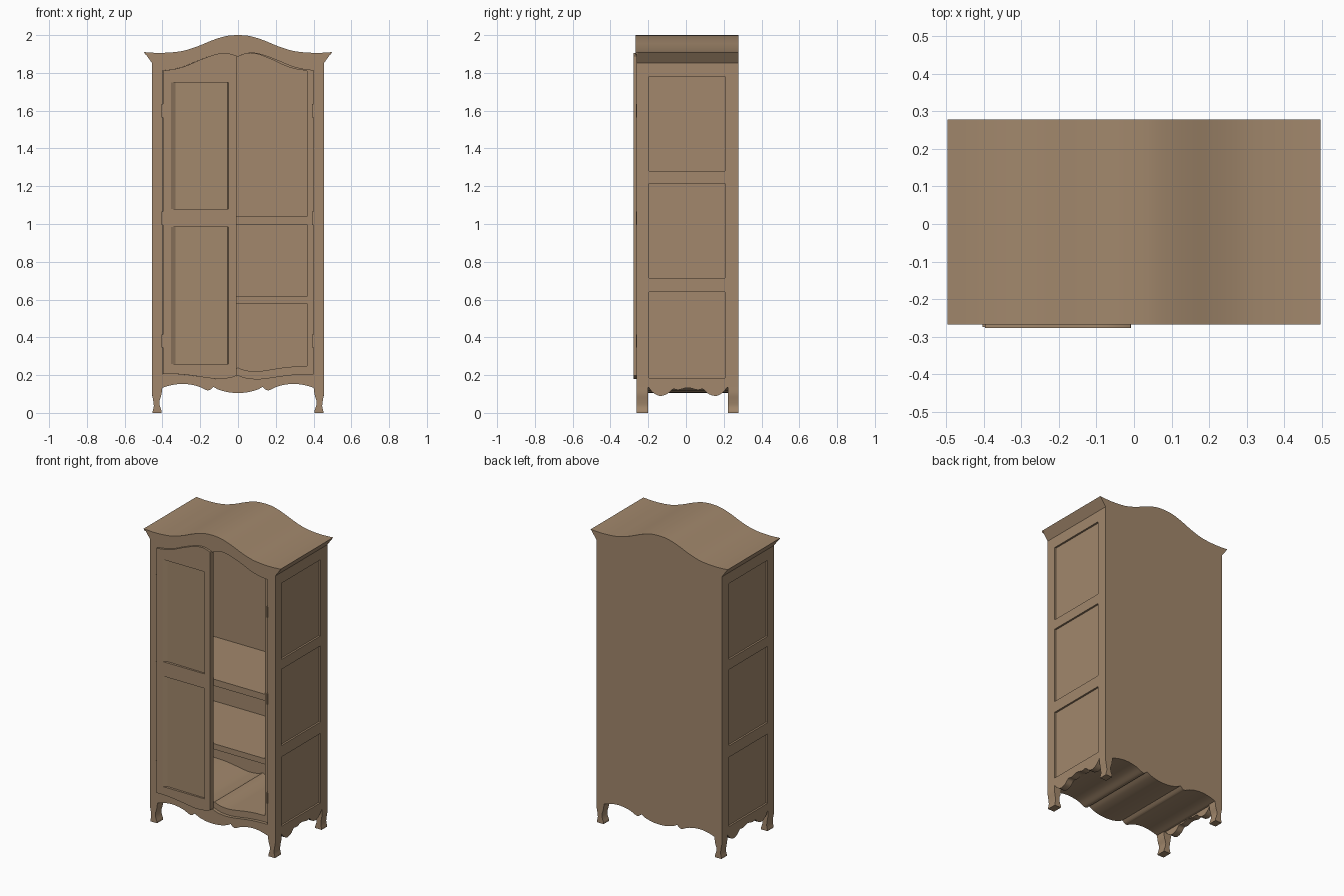
import bpy, bmesh

if "Cube" in bpy.data.objects:
    bpy.data.objects.remove(bpy.data.objects["Cube"])

wood = bpy.data.materials.new("tan wood")
wood.diffuse_color = (0.36, 0.245, 0.15, 1)
wood.use_nodes = True
wood.node_tree.nodes["Principled BSDF"].inputs["Base Color"].default_value = wood.diffuse_color
FRONT, BACK = -0.265, 0.278


def smooth(pts, n=5):
    """Catmull-Rom curve through 2D points."""
    p = [pts[0]] + list(pts) + [pts[-1]]
    out = []
    for i in range(1, len(p) - 2):
        for k in range(n):
            t = k / n
            out.append(tuple(0.5 * (2 * b + (c - a) * t + (2 * a - 5 * b + 4 * c - d) * t * t
                                    + (3 * b - a - 3 * c + d) * t ** 3)
                             for a, b, c, d in zip(p[i - 1], p[i], p[i + 1], p[i + 2])))
    return out + [tuple(pts[-1])]


def mirror(pts):
    """Half curve starting at x = 0 made into a full curve, left to right."""
    return [(-x, z) for x, z in reversed(pts[1:])] + list(pts)


def prism(name, pts, a, b, axis="y"):
    """Closed outline extruded from a to b along an axis."""
    place = {"x": lambda u, v, w: (w, u, v),
             "y": lambda u, v, w: (u, w, v),
             "z": lambda u, v, w: (u, v, w)}[axis]
    bm = bmesh.new()
    lo = [bm.verts.new(place(u, v, a)) for u, v in pts]
    hi = [bm.verts.new(place(u, v, b)) for u, v in pts]
    bm.faces.new(lo)
    bm.faces.new(hi[::-1])
    for i in range(len(pts)):
        j = (i + 1) % len(pts)
        bm.faces.new((lo[i], hi[i], hi[j], lo[j]))
    bmesh.ops.recalc_face_normals(bm, faces=bm.faces)
    me = bpy.data.meshes.new(name)
    bm.to_mesh(me)
    bm.free()
    me.materials.append(wood)
    ob = bpy.data.objects.new(name, me)
    bpy.context.collection.objects.link(ob)
    return ob


def box(name, x, y, z):
    return prism(name, [(x[0], z[0]), (x[1], z[0]), (x[1], z[1]), (x[0], z[1])], *y)


def cut(ob, cutter):
    mod = ob.modifiers.new("cut", "BOOLEAN")
    mod.operation, mod.solver, mod.object = "DIFFERENCE", "EXACT", cutter
    bpy.context.view_layer.objects.active = ob
    bpy.ops.object.modifier_apply(modifier=mod.name)
    bpy.data.objects.remove(cutter)


# Curves of the front, right half from the middle outwards
crown = smooth([(0, 2.0), (0.05, 1.997), (0.1, 1.985), (0.15, 1.967), (0.2, 1.946),
                (0.25, 1.928), (0.3, 1.915), (0.36, 1.908), (0.43, 1.906), (0.497, 1.91)])
apron = (smooth([(0, 0.105), (0.05, 0.109), (0.1, 0.122), (0.13, 0.138)])
         + smooth([(0.145, 0.124), (0.165, 0.12), (0.21, 0.14), (0.26, 0.151),
                   (0.31, 0.153), (0.36, 0.145), (0.4, 0.133)]))
arch = [(0, 1.886), (0.03, 1.898), (0.07, 1.905), (0.12, 1.898), (0.2, 1.87),
        (0.27, 1.84), (0.33, 1.822), (0.4, 1.812)]
sill = [(0, 0.2), (0.04, 0.186), (0.1, 0.18), (0.16, 0.185), (0.24, 0.197),
        (0.32, 0.205), (0.4, 0.207)]
arch_c, sill_c = smooth(arch), smooth(sill)
inner = 0.365 / 0.4

# Carcass with flared cornice and wavy underside
body = prism("carcass", mirror(apron) + [(0.455, 0.135), (0.455, 1.852)]
             + mirror(crown)[::-1] + [(-0.455, 1.852), (-0.455, 0.135)], FRONT + 0.002, BACK)

# Door rebate and hollow interior
cut(body, prism("rebate_cutter", mirror(sill_c) + mirror(arch_c)[::-1], -0.4, -0.242))
cut(body, prism("interior_cutter",
                [(x * inner, z + 0.04) for x, z in mirror(sill_c)]
                + [(x * inner, z - 0.001) for x, z in mirror(arch_c)[::-1]], -0.35, 0.258))

# Recessed side panels
for s in (-1, 1):
    for z in ((0.185, 0.64), (0.715, 1.215), (1.28, 1.78)):
        cut(body, box("panel_cutter", sorted((s * 0.443, s * 0.6)), (-0.197, 0.206), z))

# Thin lip along the front of the cornice
top = mirror(crown)
prism("cornice_lip", top + [(x * 0.988, z - 0.012) for x, z in reversed(top)],
      FRONT - 0.003, FRONT + 0.01)

# Shelves
for z in ((0.58, 0.617), (0.997, 1.04)):
    box("shelf", (-0.368, 0.368), (-0.235, 0.262), z)

# Left door with two sunken panels
def half(c):
    return [(-max(0.008, x * 0.994), z) for x, z in c]

door = prism("left_door", half(sill_c) + half(arch_c)[::-1], -0.277, -0.245)
for z in ((0.26, 0.985), (1.08, 1.75)):
    cut(door, prism("door_panel_cutter",
                    [(-0.355, -0.3), (-0.355, -0.277), (-0.33, -0.261),
                     (-0.055, -0.266), (-0.05, -0.277), (-0.05, -0.3)], *z, "z"))

# Hinges
for z in (0.38, 1.03, 1.6):
    box("left_hinge", (-0.404, -0.396), (-0.275, -0.255), (z - 0.035, z + 0.035))
    box("right_hinge", (0.392, 0.401), (-0.266, -0.25), (z - 0.035, z + 0.035))

# Scalloped side aprons
side = smooth([(-0.2, 0.138), (-0.175, 0.108), (-0.14, 0.09), (-0.1, 0.1), (-0.07, 0.125),
               (-0.04, 0.122), (0.01, 0.133), (0.06, 0.122), (0.09, 0.125), (0.12, 0.1),
               (0.16, 0.09), (0.195, 0.108), (0.22, 0.138)])
for s in (-1, 1):
    prism("side_apron", side + [(0.22, 0.15), (-0.2, 0.15)],
          *sorted((s * 0.412, s * 0.455)), "x")

# Curved legs
leg = (smooth([(0.455, 0.137), (0.455, 0.1), (0.449, 0.065), (0.446, 0.035), (0.452, 0.008)])
       + [(0.452, 0), (0.404, 0)]
       + smooth([(0.404, 0.01), (0.413, 0.035), (0.416, 0.06), (0.406, 0.095), (0.4, 0.137)]))
for s in (-1, 1):
    for name, y in (("front_leg", (FRONT + 0.002, -0.2)), ("back_leg", (0.222, BACK))):
        prism(name, [(s * x, z) for x, z in leg], *y)

# Smooth curves, sharp edges
bpy.ops.object.select_all(action="SELECT")
bpy.context.view_layer.objects.active = body
bpy.ops.object.shade_smooth_by_angle(angle=0.45)
